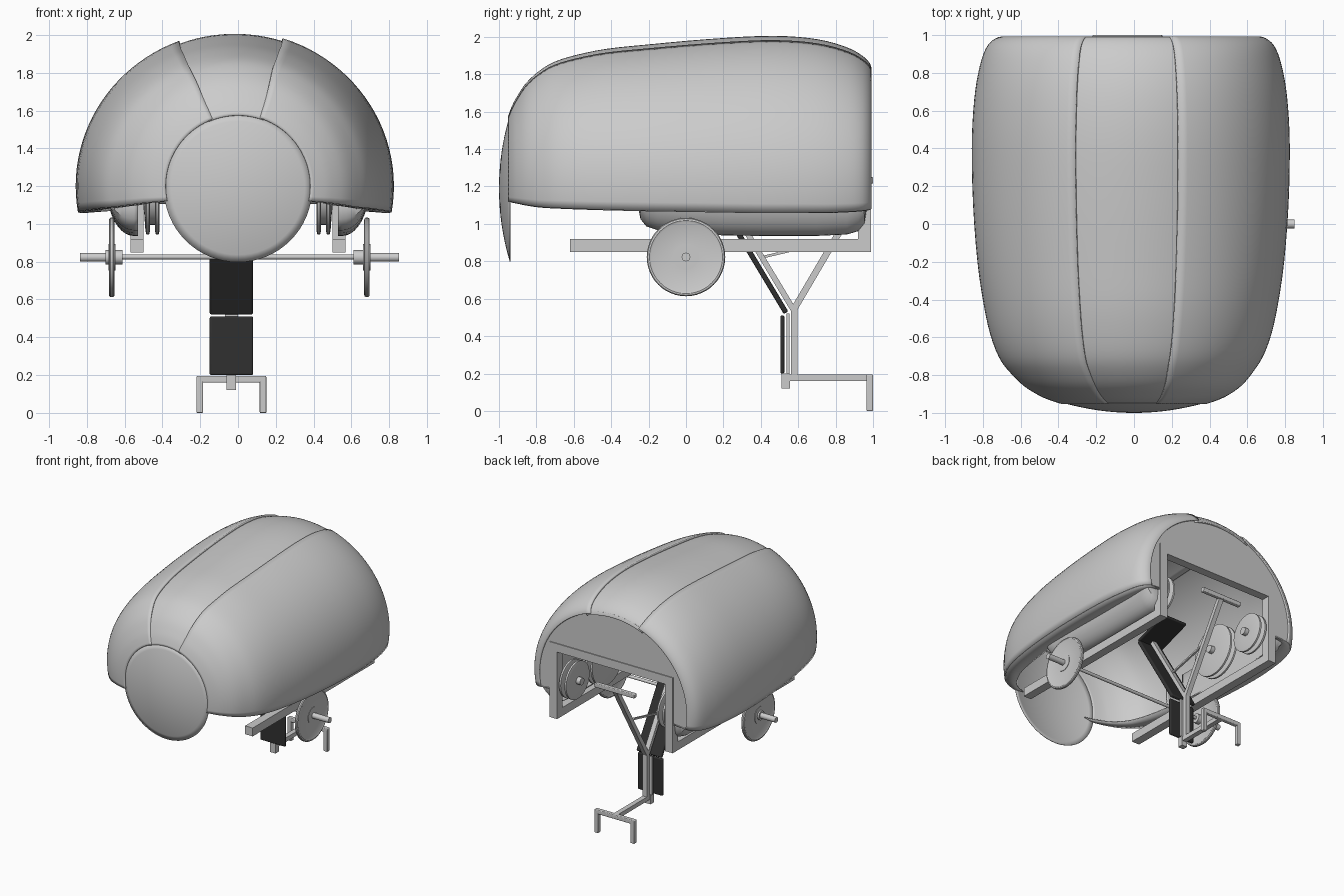
import bpy, bmesh, math
from mathutils import Vector

if "Cube" in bpy.data.objects:
    bpy.data.objects.remove(bpy.data.objects["Cube"])

dark = bpy.data.materials.new("dark_pad")
dark.diffuse_color = (0.03, 0.03, 0.03, 1)
dark.use_nodes = True
dark.node_tree.nodes["Principled BSDF"].inputs["Base Color"].default_value = dark.diffuse_color


def make(name, verts, faces, smooth=True, thick=0.0):
    me = bpy.data.meshes.new(name)
    me.from_pydata(verts, [], faces)
    ob = bpy.data.objects.new(name, me)
    bpy.context.collection.objects.link(ob)
    bm = bmesh.new()
    bm.from_mesh(me)
    bmesh.ops.remove_doubles(bm, verts=bm.verts, dist=1e-5)
    bmesh.ops.recalc_face_normals(bm, faces=bm.faces)
    bm.to_mesh(me)
    bm.free()
    if thick:
        m = ob.modifiers.new("thickness", "SOLIDIFY")
        m.thickness, m.offset = thick, 0
    if smooth:
        bpy.ops.object.select_all(action='DESELECT')
        bpy.context.view_layer.objects.active = ob
        ob.select_set(True)
        bpy.ops.object.shade_smooth_by_angle(angle=math.radians(35))
    return ob


def grid(name, rows, thick):
    """Sheet through rows of points."""
    m = len(rows[0])
    f = [(i * m + k, i * m + k + 1, (i + 1) * m + k + 1, (i + 1) * m + k)
         for i in range(len(rows) - 1) for k in range(m - 1)]
    return make(name, [p for r in rows for p in r], f, thick=thick)


def box(name, lo, hi, bevel=0.0, mat=None, segs=3):
    v = [(x, y, z) for x in (lo[0], hi[0]) for y in (lo[1], hi[1]) for z in (lo[2], hi[2])]
    f = [(0, 1, 3, 2), (4, 6, 7, 5), (0, 4, 5, 1), (2, 3, 7, 6), (0, 2, 6, 4), (1, 5, 7, 3)]
    ob = make(name, v, f, smooth=bevel > 0)
    if bevel:
        m = ob.modifiers.new("bevel", "BEVEL")
        m.width, m.segments = bevel, segs
    if mat:
        ob.data.materials.append(mat)
    return ob


def slab(name, a, b, x0, x1, t, mat=None, bevel=0.0):
    """Bar in the y-z plane from a to b, spanning x0..x1 with thickness t."""
    d = Vector((b[0] - a[0], b[1] - a[1]))
    ob = box(name, (x0, -t / 2, 0), (x1, t / 2, d.length), bevel, mat)
    ob.location = (0, a[0], a[1])
    ob.rotation_euler = (math.atan2(-d.x, d.y), 0, 0)
    return ob


def lathe_x(name, profile, y, z, n=40):
    """Revolve (x, radius) pairs about an axis parallel to x."""
    v = [(x, y + r * math.cos(2 * math.pi * k / n), z + r * math.sin(2 * math.pi * k / n))
         for x, r in profile for k in range(n)]
    f = [(i * n + k, i * n + (k + 1) % n, (i + 1) * n + (k + 1) % n, (i + 1) * n + k)
         for i in range(len(profile) - 1) for k in range(n)]
    f += [tuple(range(n)), tuple(range(len(v) - n, len(v)))]
    return make(name, v, f)


def resample(pts, n):
    """Catmull-Rom spline through the station tuples."""
    p = [Vector(q) for q in [pts[0]] + pts + [pts[-1]]]
    out = []
    for i in range(1, len(p) - 2):
        a, b, c, d = p[i - 1:i + 3]
        for k in range(n):
            t = k / n
            out.append(0.5 * (2 * b + (c - a) * t + (2 * a - 5 * b + 4 * c - d) * t * t
                              + (3 * b - a - 3 * c + d) * t ** 3))
    return out + [p[-1]]


# Body stations: y, half width, height above the waist, bottom edge z
CX, WAIST = -0.010, 1.2
ST = resample([(-.945, .390, .385, 1.12), (-.925, .45, .44, 1.115), (-.90, .505, .49, 1.11),
               (-.85, .58, .57, 1.1), (-.78, .645, .635, 1.09), (-.70, .70, .683, 1.085),
               (-.58, .745, .72, 1.08), (-.42, .78, .752, 1.075), (-.2, .812, .775, 1.07),
               (.1, .835, .802, 1.065), (.4, .842, .82, 1.06), (.6, .834, .815, 1.06),
               (.75, .817, .793, 1.06), (.87, .79, .755, 1.065), (.94, .76, .715, 1.07),
               (.975, .722, .68, 1.075), (.985, .69, .655, 1.08)], 3)


def centre(y):
    return -.017 * min(1, max(0, (y + .945) / .2))


def arc(st, a0, a1, n, inset):
    y, w, h, zb = st
    low = -math.asin((WAIST - zb) / h)
    a0 = low if a0 is None else math.radians(a0)
    a1 = math.pi - low if a1 is None else math.radians(a1)
    return [(centre(y) + (w - inset) * math.cos(a0 + (a1 - a0) * k / n), y,
             WAIST + (h - inset) * math.sin(a0 + (a1 - a0) * k / n)) for k in range(n + 1)]


# Three body panels, the middle one slightly sunk
grid("right_body_panel", [arc(s, None, 72.5, 24, .008) for s in ST], .016)
grid("left_body_panel", [arc(s, 110.5, None, 24, .008) for s in ST], .016)
grid("roof_strip", [arc(s, 69, 114, 14, .012 + .01 * min(1, (s[0] + .945) / .1)) for s in ST], .014)

# Inward lips along the lower panel edges
for name, i in (("right_body_lip", 0), ("left_body_lip", -1)):
    rows = []
    for s in ST:
        x, y, z = arc(s, None, None, 4, .008)[i]
        rows.append([(x, y, z), (x * .81, y, z + .012)])
    grid(name, rows, .008)

# Domed nose disc
R, SAG, n = 0.392, 0.058, 65
rows = [[(R * i / 10 * math.cos(2 * math.pi * k / (n - 1)), -.94 - SAG * (1 - (i / 10) ** 2),
          1.19 + R * i / 10 * math.sin(2 * math.pi * k / (n - 1))) for k in range(n)]
        for i in range(1, 11)]
grid("nose_disc", [[(0, -.94 - SAG, 1.19)] * n] + rows, .004)

# Rear panel with rectangular opening
edge = arc((.975, .70, .66, 1.08), None, None, 48, 0)
cut = [(x, .975, z) for x, z in ((-.53, 1.08), (-.53, 1.45), (.53, 1.45), (.53, 1.08))]
make("rear_panel", edge + cut, [tuple(range(len(edge) + 4))], smooth=False, thick=0.015)
box("rear_frame_beam", (-.57, .92, 1.41), (.57, .99, 1.48))

# Side parts: rails, posts, fender pods, inner rollers, road wheels
POD = [(-.25, .45), (-.24, .65), (-.21, .8), (-.15, .88), (0, .94), (.2, .99), (.4, 1),
       (.7, 1), (.86, .97), (.92, .9), (.95, .75), (.96, .5)]
for s, side in ((1, "right"), (-1, "left")):
    def xs(a, b):
        return sorted((s * a, s * b))
    x0, x1 = xs(.50, .57)
    box(side + "_rail", (x0, -.62, .85), (x1, .99, .92))
    box(side + "_rear_post", (x0, .92, .92), (x1, .99, 1.41))
    rows = []
    for y, k in [(-.25, 0)] + POD + [(.96, 0)]:
        q = [math.pi / 2 * i / 10 for i in range(11)]
        rows.append([(s * .53, y, 1.19 - .25 * k)]
                    + [(s * (.55 + .14 * math.sin(t)), y, 1.19 - .25 * k * math.cos(t)) for t in q]
                    + [(s * .69, y, 1.34)])
    grid(side + "_fender_pod", rows, .008)
    for y, r, z in ((.43, .21, 1.155), (.83, .155, 1.135)):
        prof = [(.415, .05), (.415, r - .02), (.42, r), (.435, r), (.44, r - .02), (.44, r - .05),
                (.465, r - .05), (.465, r - .02), (.47, r), (.485, r), (.49, r - .02), (.50, .05)]
        lathe_x(side + "_roller", [(s * x, q) for x, q in prof], y, z)
        lathe_x(side + "_roller_hub", [(s * .38, .03), (s * .53, .03)], y, z, 20)
    o = .007
    prof = [(.66, .05), (.665, .185), (.66, .195), (.662, .205), (.669, .21), (.681, .21),
            (.688, .205), (.69, .195), (.685, .185), (.69, .05)]
    lathe_x(side + "_wheel", [(s * x + o, r) for x, r in prof], 0, .823, 48)
    lathe_x(side + "_wheel_plate", [(s * .655 + o, .07), (s * .693 + o, .07)], 0, .823, 32)
    lathe_x(side + "_wheel_hub", [(s * .61, .038), (s * .70, .038)], 0, .823, 24)
    lathe_x(side + "_axle_end", [(s * .69 + o, .023), (s * .844 + o, .023)], 0, .823, 24)
lathe_x("axle", [(-.62, .013), (.62, .013)], 0, .825, 20)

# Folding column, forked arms and handlebar
M = -.035
slab("lower_column", (.578, .17), (.578, .56), M - .02, M + .02, .035)
slab("pad_support", (.545, .2), (.545, .52), M - .035, M + .035, .015)
slab("handlebar_stem", (.575, .54), (.975, 1.22), M - .02, M + .02, .035)
slab("seat_arm", (.575, .54), (.19, 1.18), M - .02, M + .02, .03)
slab("arm_brace", (.40, .82), (.74, .90), M - .008, M + .008, .014)
box("handlebar", (-.22, .965, 1.215), (.15, 1.0, 1.25), 0.006)

# Dark pads
slab("lower_pad", (.515, .20), (.515, .51), -.15, .08, .022, dark, .009)
slab("middle_pad", (.535, .525), (.145, 1.175), -.15, .08, .028, dark, .009)
slab("upper_pad", (.14, 1.18), (.44, 1.28), -.15, .08, .025, dark, .009)

# Ground stand
box("stand_arm", (M - .02, .52, .16), (M + .02, .98, .195))
box("stand_pivot", (M - .025, .51, .12), (M + .025, .555, .2))
box("stand_bar", (-.22, .965, .16), (.15, 1.0, .195), .006)
for x in (-.22, .115):
    box("stand_leg", (x, .965, 0), (x + .035, 1.0, .185), .005)
